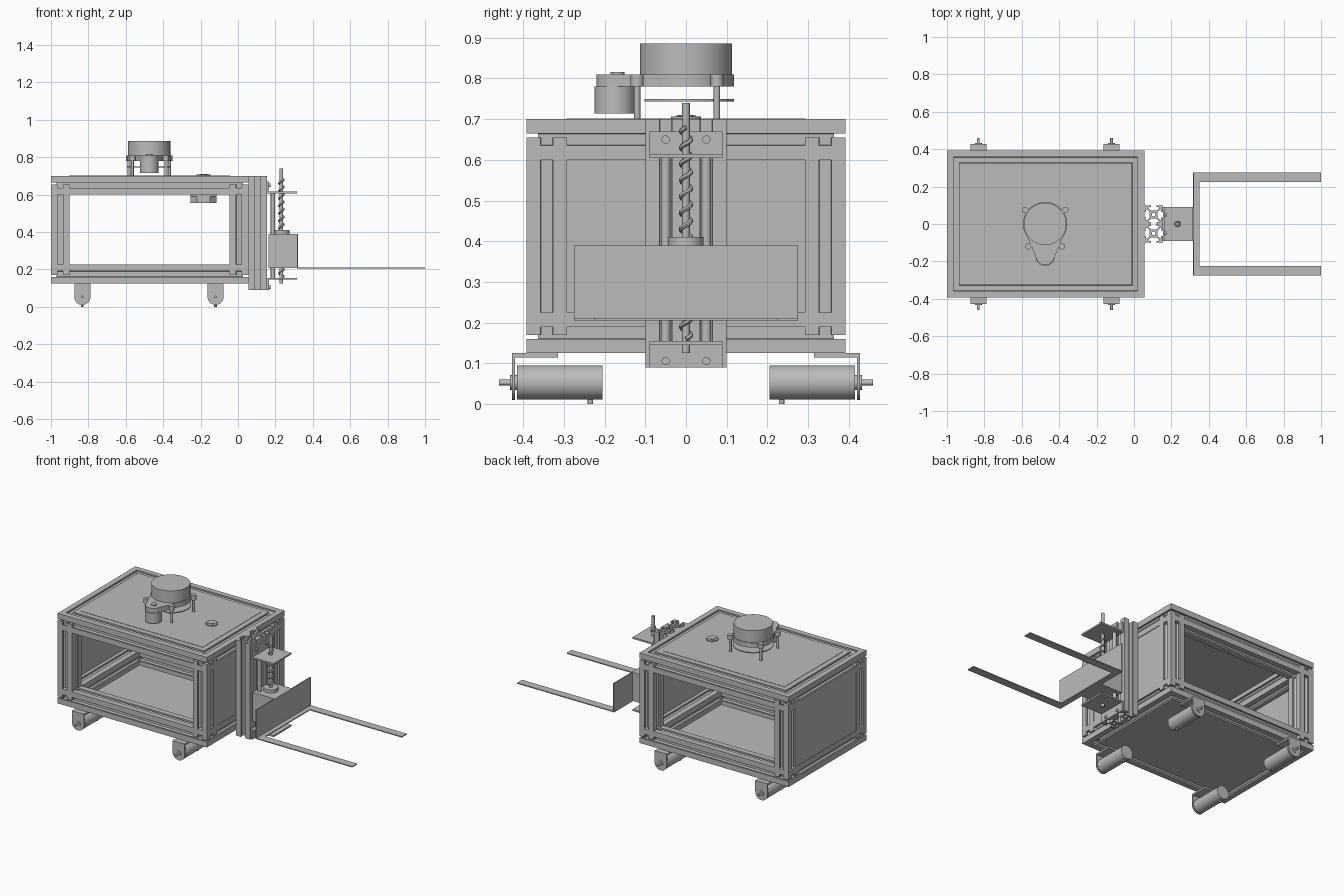
import bpy, bmesh, math
from mathutils import Vector, Matrix

if "Cube" in bpy.data.objects:
    bpy.data.objects.remove(bpy.data.objects["Cube"])

grey = bpy.data.materials.new("plain_grey")
grey.use_nodes = True
grey.diffuse_color = (0.5, 0.5, 0.5, 1)
grey.node_tree.nodes["Principled BSDF"].inputs["Base Color"].default_value = (0.5, 0.5, 0.5, 1)

X, Y, Z = Vector((1, 0, 0)), Vector((0, 1, 0)), Vector((0, 0, 1))
parts = []


def finish(name, bm):
    bmesh.ops.recalc_face_normals(bm, faces=bm.faces)
    me = bpy.data.meshes.new(name)
    bm.to_mesh(me)
    bm.free()
    ob = bpy.data.objects.new(name, me)
    bpy.context.scene.collection.objects.link(ob)
    me.materials.append(grey)
    parts.append(ob)
    return ob


def box(name, x, y, z):
    bm = bmesh.new()
    bmesh.ops.create_cube(bm, size=1)
    for v in bm.verts:
        v.co = [(a + b) / 2 + c * (b - a) for (a, b), c in zip((x, y, z), v.co)]
    return finish(name, bm)


def rod(name, start, axis, length, r, sides=32):
    bm = bmesh.new()
    bmesh.ops.create_cone(bm, cap_ends=True, segments=sides, radius1=r, radius2=r, depth=abs(length))
    turn = Z.rotation_difference(axis).to_matrix().to_4x4()
    bm.transform(Matrix.Translation(Vector(start) + axis * length / 2) @ turn)
    return finish(name, bm)


def prism(name, loops, origin, u, v, w, length, mitre=None):
    """Extrude outline loops (first outer, then holes) along w, with optional mitred ends."""
    bm = bmesh.new()
    rings = [[bm.verts.new((p[0], p[1], 0)) for p in loop] for loop in loops]
    edges = [bm.edges.new((r[i - 1], r[i])) for r in rings for i in range(len(r))]
    bmesh.ops.triangle_fill(bm, edges=edges, normal=Z, use_beauty=True)
    caps = list(bm.faces)
    top = {a: bm.verts.new((a.co.x, a.co.y, length)) for r in rings for a in r}
    for f in caps:
        bm.faces.new([top[a] for a in f.verts])
    for r in rings:
        for i in range(len(r)):
            bm.faces.new((r[i - 1], r[i], top[r[i]], top[r[i - 1]]))
    for a in bm.verts:
        if mitre is not None:
            cut = a.co.x + mitre
            a.co.z += cut if a.co.z < length / 2 else -cut
        a.co = Vector(origin) + u * a.co.x + v * a.co.y + w * a.co.z
    return finish(name, bm)


def arc(cx, cy, r, a0, a1, n):
    return [(cx + r * math.cos(math.radians(a0 + (a1 - a0) * i / n)),
             cy + r * math.sin(math.radians(a0 + (a1 - a0) * i / n))) for i in range(n + 1)]


# T-slot section: one side repeated four times, with a centre bore
H = 0.05
side = [(H, -H), (H, -.015), (.04, -.015), (.04, -.028), (.034, -.028), (.021, -.014),
        (.021, .014), (.034, .028), (.04, .028), (.04, .015), (H, .015)]
section = []
for q in range(4):
    c, s = round(math.cos(q * math.pi / 2)), round(math.sin(q * math.pi / 2))
    section += [(c * a - s * b, s * a + c * b) for a, b in side]
slot_bar = [section, arc(0, 0, .01, 0, 337.5, 15)]

# Box frame with mitred rails and corner posts
X0, X1, YH, Z0, Z1 = -1.0, 0.055, 0.392, 0.125, 0.70
for level, z in (("lower", Z0 + H), ("upper", Z1 - H)):
    for s, tag in ((-1, "front"), (1, "back")):
        prism(f"{level}_{tag}_rail", slot_bar, (X0, s * (YH - H), z), Y * -s, Z, X, X1 - X0, H)
    for x, s, tag in ((X0 + H, 1, "right"), (X1 - H, -1, "left")):
        prism(f"{level}_{tag}_rail", slot_bar, (x, -YH, z), X * s, Z, Y, 2 * YH, H)
for x in (X0 + H, X1 - H):
    for y in (H - YH, YH - H):
        prism("corner_post", slot_bar, (x, y, Z0 + .045), X, Y, Z, Z1 - Z0 - .09)

# Closing panels: top, floor and both ends; front and back stay open
inner_x, inner_y = (X0 + .098, X1 - .098), (.098 - YH, YH - .098)
box("top_panel", inner_x, inner_y, (Z1 - .01, Z1 + .002))
box("floor_panel", inner_x, inner_y, (Z0, Z0 + .01))
for x in (X0 + .004, X1 - .014):
    box("end_panel", (x, x + .01), inner_y, (Z0 + .098, Z1 - .098))

# Wheel motors with angle brackets
for x in (-.832, -.12):
    for s in (-1, 1):
        out = Y * s
        prism("motor_bracket", [[(.043, .122), (-.043, .122)] + arc(0, .053, .043, 180, 360, 16)],
              (x, s * .42, 0), X, Z, out, .008)
        box("bracket_foot", (x - .043, x + .043), sorted((s * .315, s * .428)), (.114, .125))
        rod("wheel_motor", (x, s * .205, .053), out, .21, .042)
        rod("motor_neck", (x, s * .41, .053), out, .022, .018)
        rod("motor_shaft", (x, s * .42, .053), out, .04, .007, 16)
        rod("motor_terminal", (x, s * .235, 0), Z, .02, .007, 12)

# Rotating scanner on the top panel
SX = -.475
outline = arc(0, 0, .118, -38, 218, 40) + arc(0, -.172, .048, 200, 340, 16)
prism("scanner_base", [outline], (SX, 0, .78), X, Y, Z, .03)
rod("scanner_head", (SX, 0, .81), Z, .076, .113, 64)
prism("scanner_board", [arc(0, 0, .118, -60, 240, 40)], (SX, 0, .744), X, Y, Z, .006)
rod("scanner_motor", (SX, -.175, .714), Z, .066, .05, 40)
rod("scanner_pulley", (SX, -.168, .81), Z, .006, .017, 24)
for dx, y in ((.108, .076), (.09, -.12)):
    for s in (-1, 1):
        rod("scanner_standoff", (SX + s * dx, y, .70), Z, .08, .008, 16)
        rod("scanner_ear", (SX + s * dx, y, .78), Z, .03, .016, 20)

# Small turntable drive hanging below the top panel
DX, b = -.185, .07
rod("turntable_flange", (DX, 0, .70), Z, .007, .037, 40)
rod("turntable_hub", (DX, 0, .705), Z, .005, .018, 24)
for i in range(4):
    t = math.radians(45 + 90 * i)
    rod("flange_screw", (DX + .027 * math.cos(t), .027 * math.sin(t), .705), Z, .004, .005, 12)
chamfered = [(b, -.035), (b, .035), (.035, b), (-.035, b), (-b, .035), (-b, -.035), (-.035, -b), (.035, -b)]
prism("turntable_motor", [chamfered], (DX, 0, .555), X, Y, Z, .045)
box("turntable_motor_cap", (DX - b, DX + b), (-b, b), (.59, .69))

# Lift mast: two slotted uprights
for y in (-.05, .05):
    prism("mast_upright", slot_bar, (X1 + H, y, .09), X, Y, Z, .61)

# Shelf brackets holding the screw, with bolts
for tag, zs, zf, zb in (("upper", .605, (.605, .67), .65), ("lower", .145, (.09, .155), .106)):
    box(f"{tag}_shelf", (.157, .315), (-.09, .09), (zs, zs + .01))
    box(f"{tag}_shelf_flange", (.155, .165), (-.09, .09), zf)
    for y in (-.05, .05):
        rod("shelf_bolt", (.165, y, zb), X, .008, .01, 16)

# Guide rods and lead screw
SCX = .232
for y in (-.05, .05):
    rod("guide_rod", (.187, y, .15), Z, .46, .012, 20)
rod("lead_screw_core", (SCX, 0, .125), Z, .615, .0095, 20)
curve = bpy.data.curves.new("lead_screw_thread", "CURVE")
curve.dimensions = "3D"
curve.bevel_depth = .006
curve.bevel_resolution = 1
curve.use_fill_caps = True
turns, steps = 13, 16
spline = curve.splines.new("POLY")
spline.points.add(turns * steps)
for i, p in enumerate(spline.points):
    t = 2 * math.pi * i / steps
    p.co = (SCX + .012 * math.cos(t), .012 * math.sin(t), .16 + .52 * i / (turns * steps), 1)
thread = bpy.data.objects.new("lead_screw_thread", curve)
bpy.context.scene.collection.objects.link(thread)
curve.materials.append(grey)
bpy.ops.object.select_all(action="DESELECT")
thread.select_set(True)
bpy.context.view_layer.objects.active = thread
bpy.ops.object.convert(target="MESH")
parts.append(bpy.context.view_layer.objects.active)

# Carriage and fork
box("carriage", (.163, .316), (-.088, .088), (.207, .39))
rod("screw_nut", (SCX, 0, .39), Z, .02, .043, 32)
box("fork_plate", (.315, .322), (-.275, .275), (.205, .39))
box("fork_lip", (.315, .35), (-.275, .275), (.205, .211))
for s in (-1, 1):
    box("fork_tine", (.315, 1.0), sorted((s * .225, s * .275)), (.205, .211))

# Smooth the round parts while keeping hard edges
bpy.ops.object.select_all(action="DESELECT")
for ob in parts:
    ob.select_set(True)
bpy.context.view_layer.objects.active = parts[0]
bpy.ops.object.shade_smooth_by_angle(angle=math.radians(30))
